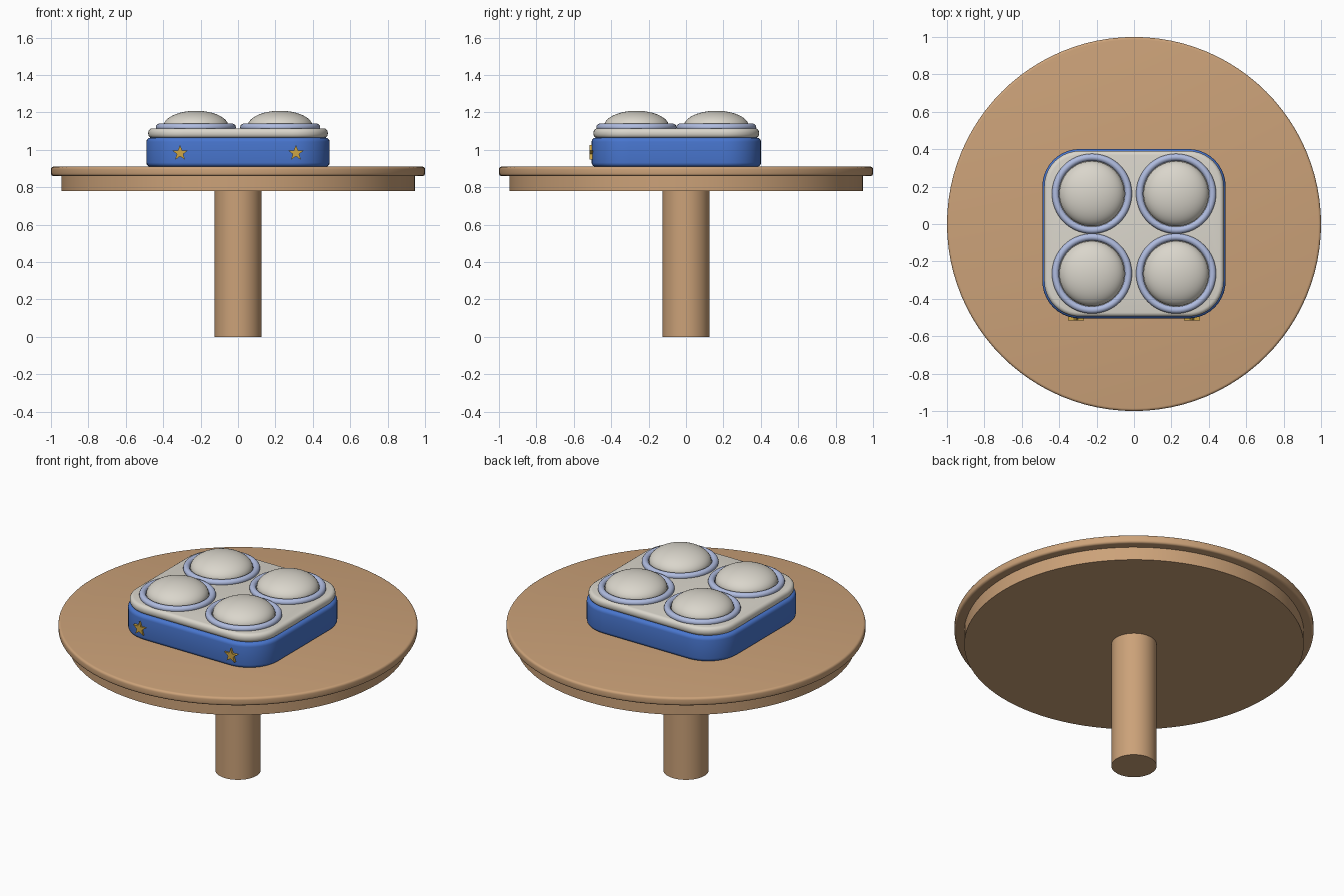
import bpy, bmesh, math

cube = bpy.data.objects.get("Cube")
if cube:
    bpy.data.objects.remove(cube, do_unlink=True)


def material(name, rgb):
    m = bpy.data.materials.new(name)
    m.use_nodes = True
    m.diffuse_color = (*rgb, 1)
    m.node_tree.nodes["Principled BSDF"].inputs["Base Color"].default_value = (*rgb, 1)
    return m


WOOD = material("wood", (0.60, 0.36, 0.19))
BLUE = material("blue", (0.065, 0.18, 0.62))
PALE = material("pale blue", (0.43, 0.50, 0.74))
CREAM = material("cream", (0.70, 0.67, 0.60))
GOLD = material("gold", (0.62, 0.38, 0.06))


def finish(name, mat, bevel=0.0, segments=4, smooth=True):
    ob = bpy.context.object
    ob.name = ob.data.name = name
    ob.data.materials.append(mat)
    if bevel:
        mod = ob.modifiers.new("soft edge", 'BEVEL')
        mod.width, mod.segments, mod.limit_method = bevel, segments, 'ANGLE'
        mod.angle_limit = math.radians(40)
        bpy.ops.object.modifier_apply(modifier=mod.name)
    if smooth:
        bpy.ops.object.shade_smooth_by_angle(angle=math.radians(35))
    return ob


def disc(name, mat, radius, z0, z1, bevel=0.0, sides=96):
    bpy.ops.mesh.primitive_cylinder_add(vertices=sides, radius=radius, depth=z1 - z0,
                                        location=(0, 0, (z0 + z1) / 2))
    return finish(name, mat, bevel)


def prism(name, mat, outline, depth, location, tilt=0.0, bevel=0.0, smooth=True):
    # extrude a closed outline, then place it
    bm = bmesh.new()
    face = bm.faces.new([bm.verts.new((x, y, 0)) for x, y in outline])
    new = bmesh.ops.extrude_face_region(bm, geom=[face])["geom"]
    bmesh.ops.translate(bm, vec=(0, 0, depth),
                        verts=[v for v in new if isinstance(v, bmesh.types.BMVert)])
    bmesh.ops.recalc_face_normals(bm, faces=bm.faces)
    mesh = bpy.data.meshes.new(name)
    bm.to_mesh(mesh)
    bm.free()
    ob = bpy.data.objects.new(name, mesh)
    bpy.context.collection.objects.link(ob)
    ob.location, ob.rotation_euler.x = location, tilt
    for other in bpy.context.selected_objects:
        other.select_set(False)
    ob.select_set(True)
    bpy.context.view_layer.objects.active = ob
    return finish(name, mat, bevel, smooth=smooth)


def rounded_rect(hx, hy, r, steps=10):
    pts = []
    for q, (sx, sy) in enumerate([(1, 1), (-1, 1), (-1, -1), (1, -1)]):
        for i in range(steps + 1):
            a = (q + i / steps) * math.pi / 2
            pts.append((sx * (hx - r) + r * math.cos(a), sy * (hy - r) + r * math.sin(a)))
    return pts


# Round table
disc("table_leg", WOOD, 0.126, 0, 0.80, sides=64)
disc("table_apron", WOOD, 0.945, 0.78, 0.87)
disc("table_top", WOOD, 1.0, 0.86, 0.91, bevel=0.014)

# Tray: blue body with cream lid
CY = -0.052
prism("tray_body", BLUE, rounded_rect(0.49, 0.453, 0.2), 0.155, (0, CY, 0.91), bevel=0.022)
prism("tray_lid", CREAM, rounded_rect(0.48, 0.443, 0.19), 0.052, (0, CY, 1.063), bevel=0.022)

# Four domes, each in a pale ring
for side, x in (("right", -0.225), ("left", 0.225)):
    for end, y in (("front", -0.265), ("back", 0.162)):
        bpy.ops.mesh.primitive_torus_add(major_radius=0.195, minor_radius=0.019,
                                         major_segments=64, minor_segments=14,
                                         location=(x, y, 1.121))
        finish(f"ring_{end}_{side}", PALE)
        bpy.ops.mesh.primitive_uv_sphere_add(segments=48, ring_count=24, radius=1,
                                             location=(x, y, 1.125))
        dome = finish(f"dome_{end}_{side}", CREAM)
        dome.scale = (0.174, 0.174, 0.084)

# Gold stars on the front
star = []
for i in range(10):
    r = 0.018 if i % 2 else 0.044
    a = math.pi / 2 + i * math.pi / 5
    star.append((r * math.cos(a), r * math.sin(a)))
for side, x in (("right", -0.31), ("left", 0.31)):
    prism(f"star_{side}", GOLD, star, 0.018, (x, -0.498, 0.983),
          tilt=math.pi / 2, smooth=False)
